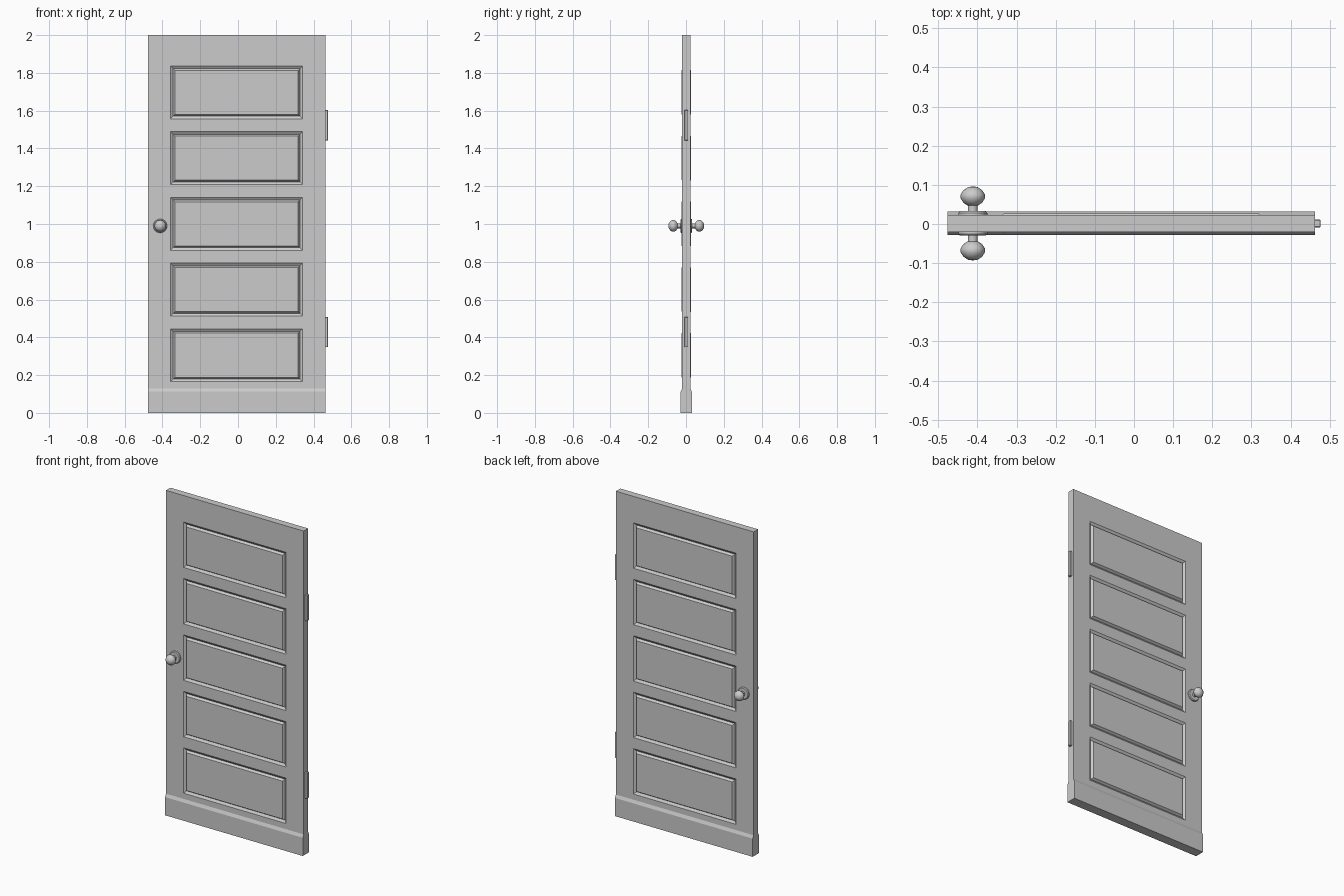
import bpy, bmesh, math
from mathutils import Matrix

if "Cube" in bpy.data.objects:
    bpy.data.objects.remove(bpy.data.objects["Cube"])

grey = bpy.data.materials.new("plain grey")
grey.use_nodes = True
COLOUR = (0.6, 0.6, 0.6, 1)
grey.diffuse_color = COLOUR
grey.node_tree.nodes["Principled BSDF"].inputs["Base Color"].default_value = COLOUR

LEFT, RIGHT = 0.462, -0.477      # edges of the door leaf
MID_Y = 0.0015
KNOB_X, KNOB_Z = -0.412, 0.99


def finish(name, bm, smooth=None):
    bmesh.ops.recalc_face_normals(bm, faces=bm.faces)
    mesh = bpy.data.meshes.new(name)
    bm.to_mesh(mesh)
    bm.free()
    mesh.materials.append(grey)
    obj = bpy.data.objects.new(name, mesh)
    bpy.context.collection.objects.link(obj)
    if smooth:
        bpy.ops.object.select_all(action='DESELECT')
        obj.select_set(True)
        bpy.context.view_layer.objects.active = obj
        bpy.ops.object.shade_smooth_by_angle(angle=math.radians(smooth))
    return obj


# Door leaf: gridded front with a thick kick board and five panel cells
xs = [RIGHT, RIGHT + 0.12, LEFT - 0.12, LEFT]
levels = [(0, 0.03), (0.112, 0.03), (0.13, 0.0215)]
panel_mids = [0.305 + 0.348 * i for i in range(5)]
for mid in panel_mids:
    levels += [(mid - 0.14, 0.0215), (mid + 0.14, 0.0215)]
levels.append((2, 0.0215))

bm = bmesh.new()
rows = [[bm.verts.new((x, -y, z)) for x in xs] for z, y in levels]
panels = []
for j, (low, high) in enumerate(zip(rows, rows[1:])):
    for i in range(3):
        face = bm.faces.new((low[i], low[i + 1], high[i + 1], high[i]))
        if i == 1 and j >= 3 and j % 2 == 1 and j < len(levels) - 2:
            panels.append(face)
bm.normal_update()

# Sloped surround sinking to a groove, then a raised field
bmesh.ops.inset_individual(bm, faces=panels, thickness=0.02, depth=-0.010)
bm.normal_update()
bmesh.ops.inset_individual(bm, faces=panels, thickness=0.013, depth=0.0135)

# Mirrored back face, joined around the rim
copy = bmesh.ops.duplicate(bm, geom=bm.verts[:] + bm.edges[:] + bm.faces[:])["geom"]
for v in copy:
    if isinstance(v, bmesh.types.BMVert):
        v.co.y *= -1
bmesh.ops.reverse_faces(bm, faces=[f for f in copy if isinstance(f, bmesh.types.BMFace)])
bmesh.ops.bridge_loops(bm, edges=[e for e in bm.edges if e.is_boundary])
bmesh.ops.translate(bm, verts=bm.verts, vec=(0, MID_Y, 0))
finish("door_leaf", bm)

# Hinges on the left edge
for name, z in (("lower_hinge", 0.428), ("upper_hinge", 1.523)):
    bm = bmesh.new()
    bmesh.ops.create_cube(bm, size=1)
    bmesh.ops.scale(bm, verts=bm.verts, vec=(0.03, 0.02, 0.16))
    bmesh.ops.bevel(bm, geom=bm.edges[:], offset=0.002, segments=1, affect='EDGES')
    bmesh.ops.translate(bm, verts=bm.verts, vec=(0.462, MID_Y, z))
    finish(name, bm)


# Turned parts, as (radius, distance out from the middle of the leaf)
def turned(name, profile, sides, side, smooth):
    bm = bmesh.new()
    verts = [bm.verts.new((r, 0, d)) for r, d in profile]
    edges = [bm.edges.new(pair) for pair in zip(verts, verts[1:])]
    bmesh.ops.spin(bm, geom=verts + edges, cent=(0, 0, 0), axis=(0, 0, 1),
                   angle=math.tau, steps=sides, use_merge=True)
    bmesh.ops.remove_doubles(bm, verts=bm.verts, dist=0.0003)
    turn = Matrix.Rotation(-side * math.pi / 2, 4, 'X')
    bm.transform(Matrix.Translation((KNOB_X, MID_Y, KNOB_Z)) @ turn)
    finish(name, bm, smooth)


ROSE = [(0, 0.015), (0.037, 0.015), (0.037, 0.027), (0.033, 0.0315), (0, 0.0315)]
STEM = [(0.0125, 0.028), (0.0125, 0.05)]
KNOB = [(0, 0.045), (0.014, 0.046), (0.024, 0.053), (0.031, 0.064), (0.031, 0.074),
        (0.024, 0.085), (0.012, 0.093), (0, 0.0945)]
for where, side in (("front", -1), ("back", 1)):
    turned(where + "_rose", ROSE, 16, side, 30)
    turned(where + "_stem", STEM, 12, side, 40)
    turned(where + "_knob", KNOB, 12, side, 50)
